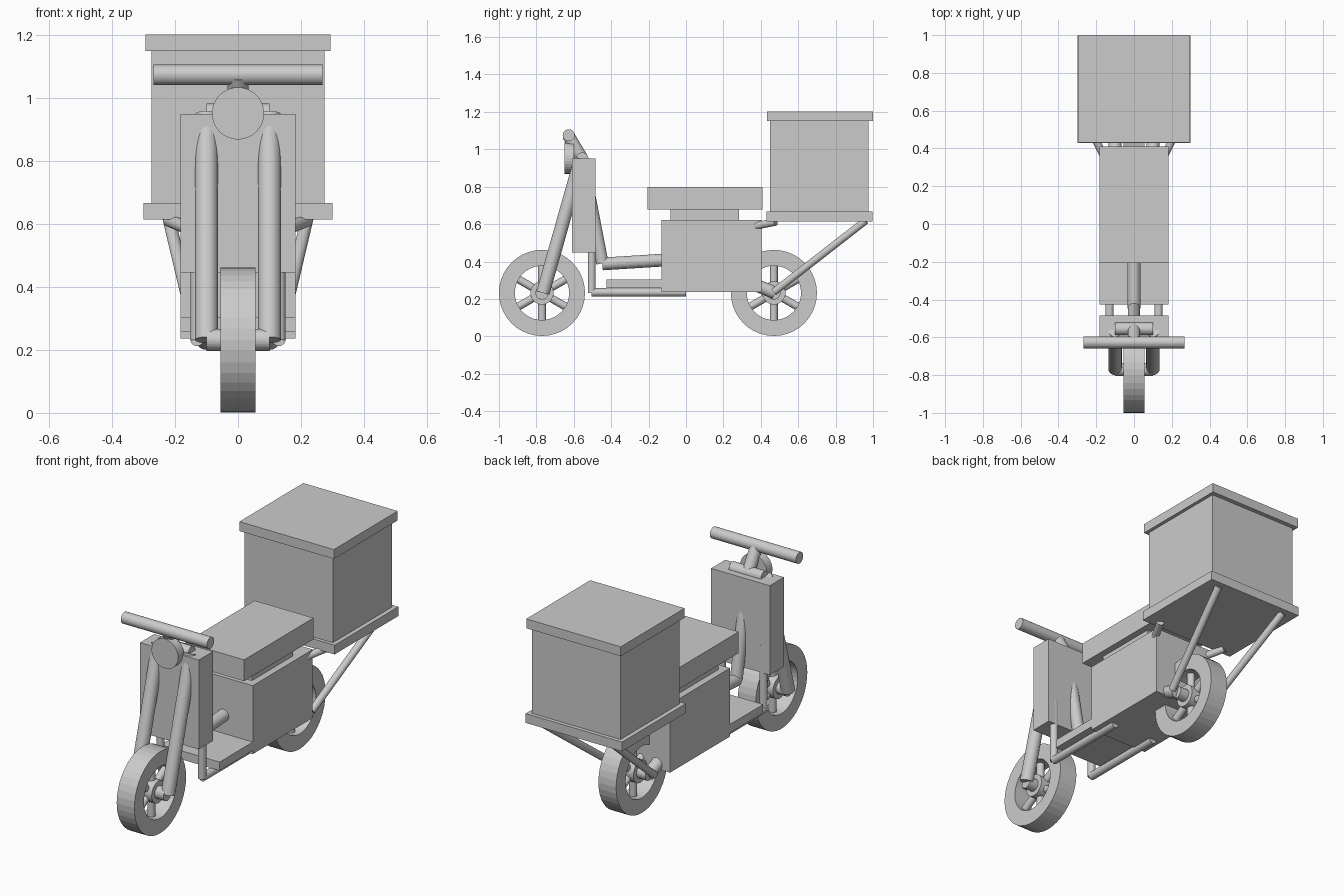
import bpy, bmesh
from math import sin, cos, pi
from mathutils import Vector

if "Cube" in bpy.data.objects:
    bpy.data.objects.remove(bpy.data.objects["Cube"])

grey = bpy.data.materials.new("light_grey")
grey.use_nodes = True
colour = (0.6, 0.6, 0.6, 1)
grey.diffuse_color = colour
grey.node_tree.nodes["Principled BSDF"].inputs["Base Color"].default_value = colour


def finish(name, bm):
    bmesh.ops.recalc_face_normals(bm, faces=bm.faces)
    mesh = bpy.data.meshes.new(name)
    bm.to_mesh(mesh)
    bm.free()
    mesh.materials.append(grey)
    obj = bpy.data.objects.new(name, mesh)
    bpy.context.collection.objects.link(obj)
    return obj


def box(name, half_width, y0, y1, z0, z1):
    bm = bmesh.new()
    bmesh.ops.create_cube(bm, size=1)
    for v in bm.verts:
        v.co = (v.co.x * 2 * half_width, (y0 + y1) / 2 + v.co.y * (y1 - y0),
                (z0 + z1) / 2 + v.co.z * (z1 - z0))
    return finish(name, bm)


def tube(name, start, end, radius):
    a, b = Vector(start), Vector(end)
    bm = bmesh.new()
    bmesh.ops.create_cone(bm, cap_ends=True, segments=32, radius1=radius,
                          radius2=radius, depth=(b - a).length)
    obj = finish(name, bm)
    obj.location = (a + b) / 2
    obj.rotation_euler = (b - a).to_track_quat('Z', 'Y').to_euler()
    return obj


def tube_pair(name, start, end, radius):
    for side, s in (("left", 1), ("right", -1)):
        tube(f"{side}_{name}", (s * start[0], *start[1:]), (s * end[0], *end[1:]), radius)


def wheel(name, y, z):
    # Tyre: a rectangular section spun around the axle
    bm = bmesh.new()
    section = [(-0.055, 0.145), (0.055, 0.145), (0.055, 0.23), (-0.055, 0.23)]
    verts = [bm.verts.new((x, y, z + r)) for x, r in section]
    edges = [bm.edges.new((verts[i], verts[i - 1])) for i in range(4)]
    bmesh.ops.spin(bm, geom=verts + edges, cent=(0, y, z), axis=(1, 0, 0),
                   angle=2 * pi, steps=40)
    bmesh.ops.remove_doubles(bm, verts=bm.verts, dist=0.0005)
    finish(name + "_tyre", bm)
    # Hub, axle and spokes
    tube(name + "_hub", (-0.045, y, z), (0.045, y, z), 0.062)
    tube(name + "_axle", (-0.1, y, z), (0.1, y, z), 0.035)
    for i in range(6):
        a = pi / 2 + i * pi / 3
        tube(f"{name}_spoke_{i + 1}", (0, y, z),
             (0, y + 0.16 * cos(a), z + 0.16 * sin(a)), 0.021)


wheel("front_wheel", -0.77, 0.232)
wheel("rear_wheel", 0.47, 0.232)

# Steering
tube_pair("fork", (0.1, -0.765, 0.232), (0.1, -0.562, 0.95), 0.036)
tube("fork_crossbar", (-0.1, -0.555, 0.95), (0.1, -0.555, 0.95), 0.033)
tube("steering_stem", (0, -0.555, 0.95), (0, -0.63, 1.075), 0.033)
tube("handlebar", (-0.268, -0.627, 1.075), (0.268, -0.627, 1.075), 0.032)
tube("headlight", (0, -0.65, 0.952), (0, -0.6, 0.952), 0.083)
box("leg_shield", 0.183, -0.61, -0.484, 0.447, 0.95)

# Frame
tube("down_tube", (0, -0.555, 0.95), (0, -0.447, 0.39), 0.033)
tube("spine_tube", (0, -0.447, 0.387), (0, 0.0, 0.415), 0.034)
tube_pair("frame_upright", (0.13, -0.504, 0.232), (0.13, -0.504, 0.6), 0.021)
tube_pair("floor_rail", (0.13, -0.504, 0.235), (0.13, 0.0, 0.235), 0.022)
tube_pair("swing_arm", (0.1, 0.3, 0.305), (0.1, 0.475, 0.232), 0.034)

# Body and seat
box("floor_plate", 0.183, -0.425, -0.1, 0.257, 0.305)
box("body", 0.183, -0.13, 0.403, 0.237, 0.622)
box("seat_base", 0.145, -0.083, 0.283, 0.615, 0.68)
box("seat", 0.183, -0.207, 0.41, 0.677, 0.797)

# Cargo box and its supports
box("cargo_tray", 0.3, 0.43, 0.997, 0.615, 0.667)
box("cargo_box", 0.275, 0.45, 0.975, 0.667, 1.155)
box("cargo_lid", 0.294, 0.432, 1.0, 1.15, 1.203)
tube_pair("rear_strut", (0.13, 0.47, 0.237), (0.22, 0.96, 0.618), 0.02)
tube_pair("front_strut", (0.13, 0.3, 0.575), (0.22, 0.48, 0.612), 0.02)
